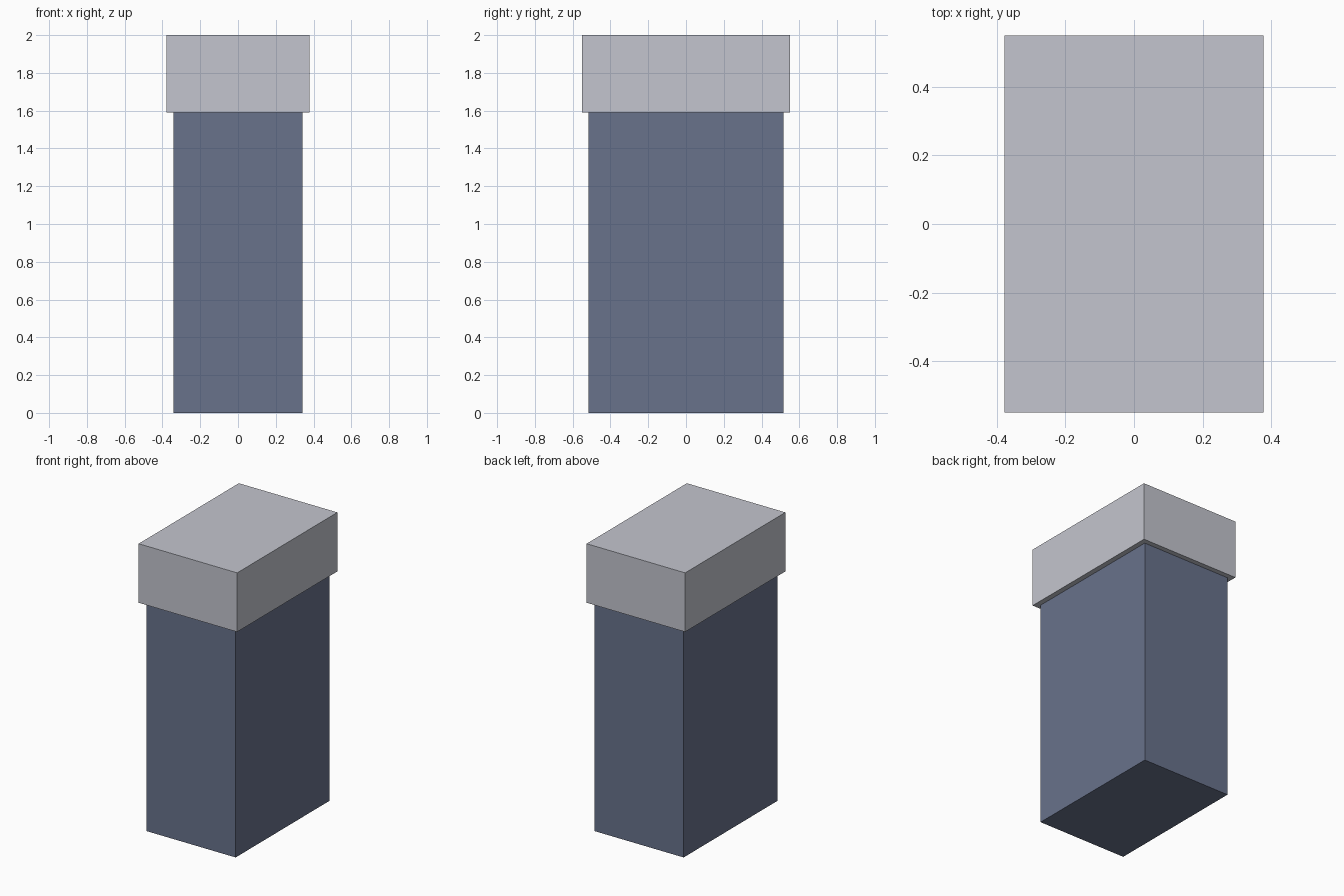
import bpy

if "Cube" in bpy.data.objects:
    bpy.data.objects.remove(bpy.data.objects["Cube"])


def box(name, width, depth, z0, z1, color):
    bpy.ops.mesh.primitive_cube_add(size=1, location=(0, 0, (z0 + z1) / 2))
    ob = bpy.context.object
    ob.name = name
    ob.scale = (width, depth, z1 - z0)
    bpy.ops.object.transform_apply(location=False, rotation=False, scale=True)
    mat = bpy.data.materials.new(name + "_material")
    mat.diffuse_color = color
    mat.use_nodes = True
    mat.node_tree.nodes["Principled BSDF"].inputs["Base Color"].default_value = mat.diffuse_color
    ob.data.materials.append(mat)
    return ob


# Tall lower body
box("body", 0.685, 1.03, 0.0, 1.59, (0.14, 0.17, 0.26, 1))

# Wider cap overhanging the body on all sides
box("cap", 0.757, 1.10, 1.59, 2.0, (0.55, 0.56, 0.62, 1))
